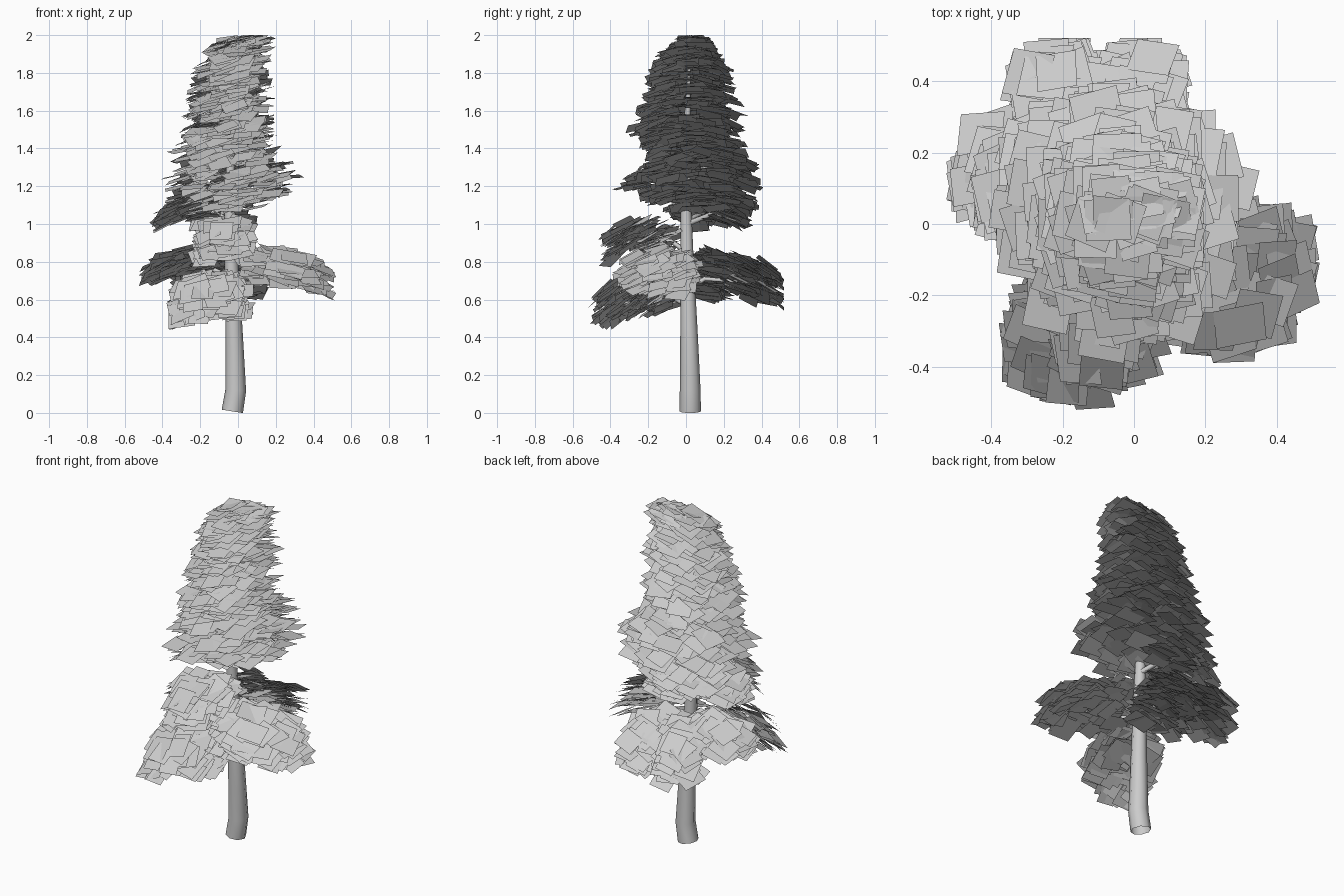
import bpy, bmesh, math, random
from mathutils import Vector, Matrix

if "Cube" in bpy.data.objects:
    bpy.data.objects.remove(bpy.data.objects["Cube"])

random.seed(7)
U = random.uniform


def tube(name, points, sides_res=2):
    """Tapered limb: points are (x, y, z, radius)."""
    cu = bpy.data.curves.new(name, 'CURVE')
    cu.dimensions = '3D'
    cu.bevel_depth = 1.0
    cu.bevel_resolution = sides_res
    sp = cu.splines.new('POLY')
    sp.points.add(len(points) - 1)
    for p, (x, y, z, r) in zip(sp.points, points):
        p.co = (x, y, z, 1)
        p.radius = r
    sp.use_smooth = True
    ob = bpy.data.objects.new(name, cu)
    bpy.context.collection.objects.link(ob)


def card(bm, p, normal, jitter=.17):
    """One square leaf card, roughly axis aligned, facing the normal."""
    n = Vector(normal) + Vector((U(-jitter, jitter), U(-jitter, jitter), 0))
    n.normalize()
    x = Vector((1, 0, 0))
    x = (x - n * x.dot(n)).normalized()
    x = Matrix.Rotation(math.radians(U(-20, 20)), 3, n) @ x
    y = n.cross(x)
    a, b = U(.053, .072), U(.053, .072)
    vs = []
    for i, j in ((-1, -1), (1, -1), (1, 1), (-1, 1)):
        v = p + x * a * i + y * b * j
        v.x = max(-.525, min(.52, v.x))
        v.y = max(-.52, min(.52, v.y))
        v.z = min(2.0, v.z)
        vs.append(bm.verts.new(v))
    bm.faces.new(vs)


def finish(bm, name):
    me = bpy.data.meshes.new(name)
    bm.to_mesh(me)
    bm.free()
    bpy.context.collection.objects.link(bpy.data.objects.new(name, me))


def spray(name, root, tip, width, height, normal, count):
    """Foliage cluster along one branch, arching and drooping at the tip."""
    bm = bmesh.new()
    root, tip = Vector(root), Vector(tip)
    side = (tip - root).cross(Vector((0, 0, 1))).normalized()
    out = (tip - root).normalized()
    for _ in range(count):
        t = U(0, 1)
        s = U(-1, 1)
        w = width * math.sqrt(max(.15, 1 - (1.7 * t - .85) ** 2))
        p = root.lerp(tip, t) + side * s * w
        p.z += U(-1, 1) * height + .05 * (1 - (2 * t - 1) ** 2) - .04 * s * s
        n = Vector(normal) + out * (t - .5) * .4 + side * s * .2
        card(bm, p, n, .22)
    finish(bm, name)


# Trunk
tube("trunk", [(-.03, .022, .008, .057), (-.012, .022, .12, .055),
               (-.022, .015, .46, .045), (-.035, .005, .8, .036),
               (-.045, 0, 1.1, .028), (-.035, .005, 1.5, .018),
               (0, .02, 1.93, .006)])

# Lower foliage clusters and their branches
clusters = [
    ("front_low", (-.1, -.1, .63), (-.2, -.47, .55), .16, .085, (-.2, -.65, 1), 140),
    ("front_high", (-.06, -.08, .91), (-.09, -.42, .9), .12, .08, (-.15, -.5, 1), 100),
    ("right", (.06, -.16, .77), (.46, -.14, .7), .18, .075, (.25, -.35, 1), 140),
    ("left", (-.15, .11, .77), (-.47, .17, .74), .13, .05, (-.35, .3, 1), 85),
    ("back", (0, .1, .71), (.02, .47, .68), .1, .09, (-.25, .4, 1), 105),
    ("back_left", (-.1, .12, .71), (-.25, .47, .68), .1, .09, (-.3, .4, 1), 105),
    ("left_high", (-.15, .1, 1.07), (-.4, .1, 1.03), .13, .04, (-.3, .25, 1), 75),
    ("back_high", (-.1, .15, 1.06), (-.1, .28, 1.02), .15, .04, (-.25, .35, 1), 40),
]
for name, root, tip, w, h, n, count in clusters:
    spray(name + "_leaves", root, tip, w, h, n, count)
    mid = Vector(root).lerp(Vector(tip), .7)
    tube(name + "_branch", [(-.032, .005, root[2] - .06, .016),
                            (root[0], root[1], root[2], .013),
                            (mid.x, mid.y, mid.z, .006)], 1)

# Upper crown outline: z, x min, x max, y min, y max
profile = [
    (1.06, -.38, .1, -.08, .38), (1.2, -.41, .35, -.38, .4),
    (1.3, -.37, .31, -.28, .39), (1.4, -.35, .2, -.23, .37),
    (1.5, -.31, .19, -.31, .32), (1.65, -.27, .19, -.25, .31),
    (1.8, -.25, .18, -.2, .25), (1.92, -.19, .19, -.16, .21),
    (1.985, -.14, .19, -.04, .13),
]


def outline(z):
    for a, b in zip(profile, profile[1:]):
        if z <= b[0]:
            f = (z - a[0]) / (b[0] - a[0])
            return [u + (v - u) * f for u, v in zip(a[1:], b[1:])]
    return profile[-1][1:]


# Upper crown, tilted cards filling the outline in drooping layers
bm = bmesh.new()
for i in range(880):
    z = 1.07 + .915 * (i / 879) ** 1.1
    x0, x1, y0, y1 = outline(z)
    cx, cy = (x0 + x1) / 2, (y0 + y1) / 2
    rx, ry = max(.02, (x1 - x0) / 2 - .05), max(.02, (y1 - y0) / 2 - .05)
    ang, r = U(0, math.tau), U(.01, 1) ** (.5 if z < 1.9 else .7)
    dx, dy = math.cos(ang) * r, math.sin(ang) * r
    card(bm, Vector((cx + rx * dx, cy + ry * dy, z)),
         (-.25 + .08 * dx, .38 * dy, 1))
finish(bm, "crown_leaves")

# Twigs holding the crown
for i in range(14):
    z = 1.16 + i * .053
    x0, x1, y0, y1 = outline(z)
    a = i * 2.4
    k = .5
    tube("crown_twig", [(-.03, .005, z - .04, .009),
                        ((x0 + x1) / 2 + k * (x1 - x0) / 2 * math.cos(a),
                         (y0 + y1) / 2 + k * (y1 - y0) / 2 * math.sin(a), z, .004)], 1)
